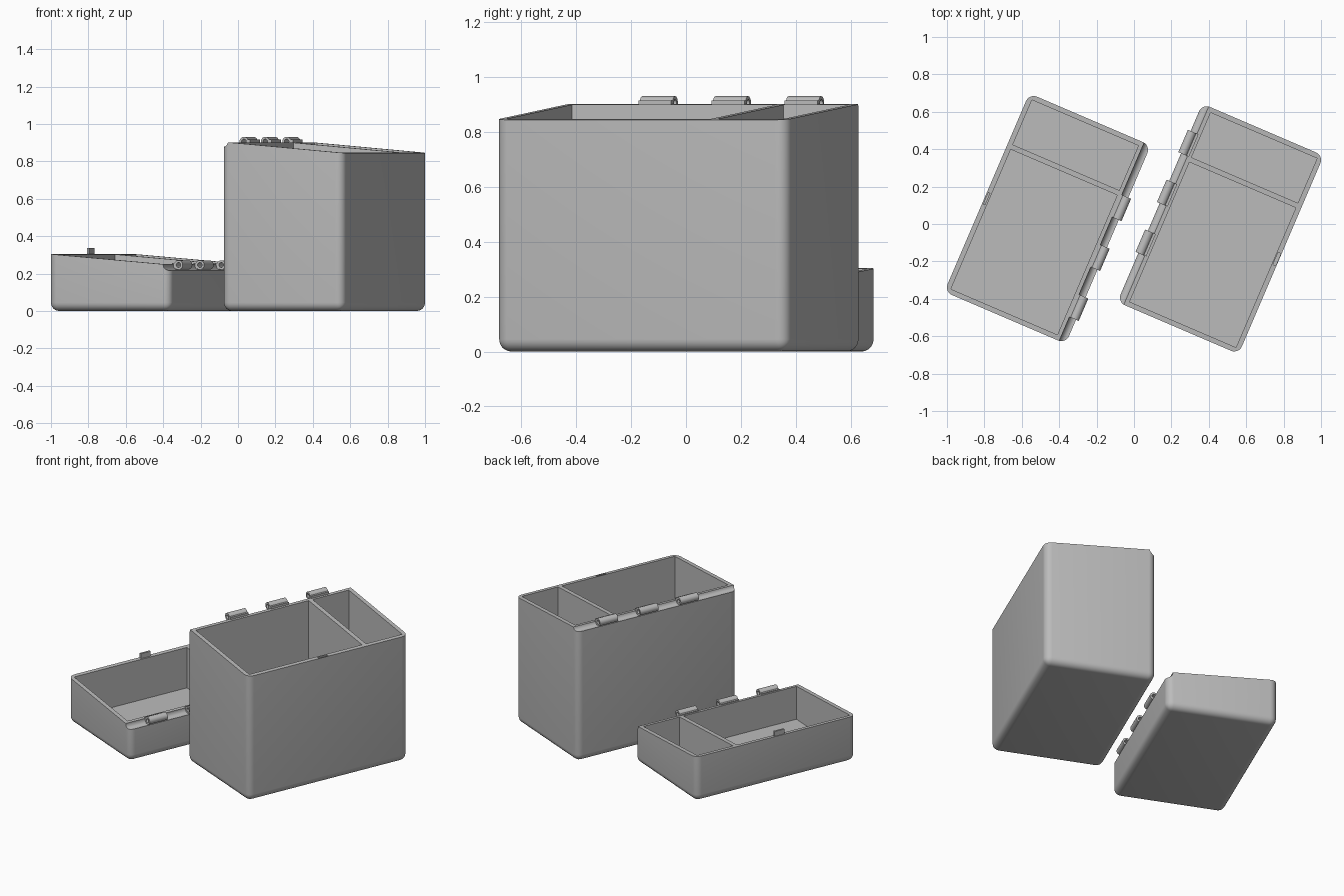
import bpy, bmesh, math
from mathutils import Matrix, Vector

if "Cube" in bpy.data.objects:
    bpy.data.objects.remove(bpy.data.objects["Cube"])

W, L = 0.706, 1.154          # outer width and length
R = 0.045                    # edge rounding
WALL, HINGE_WALL, FLOOR = 0.027, 0.06, 0.03
AXIS = 0.344                 # hinge axis distance from the middle
DIV = 0.276                  # divider position along the length
TURN = math.radians(-23.2)

grey = bpy.data.materials.new("grey plastic")
grey.diffuse_color = (0.5, 0.5, 0.5, 1)
grey.use_nodes = True
grey.node_tree.nodes["Principled BSDF"].inputs["Base Color"].default_value = grey.diffuse_color


def make(name, bm):
    bmesh.ops.recalc_face_normals(bm, faces=bm.faces)
    me = bpy.data.meshes.new(name)
    bm.to_mesh(me)
    bm.free()
    me.materials.append(grey)
    ob = bpy.data.objects.new(name, me)
    bpy.context.collection.objects.link(ob)
    return ob


def block(name, lo, hi):
    lo, hi = Vector(lo), Vector(hi)
    lo, hi = (Vector(map(min, lo, hi)), Vector(map(max, lo, hi)))
    bm = bmesh.new()
    mat = Matrix.Translation((lo + hi) / 2) @ Matrix.Diagonal((*(hi - lo), 1))
    bmesh.ops.create_cube(bm, size=1, matrix=mat)
    return make(name, bm)


def rod(name, x, z, r, length):
    bm = bmesh.new()
    mat = Matrix.Translation((x, 0, z)) @ Matrix.Rotation(math.pi / 2, 4, 'X')
    bmesh.ops.create_cone(bm, cap_ends=True, segments=32, radius1=r, radius2=r,
                          depth=length, matrix=mat)
    return make(name, bm)


def tube(name, x, y, z, r_out, r_in, length, n=32):
    bm = bmesh.new()
    loops = []
    for r, dy in ((r_out, -1), (r_out, 1), (r_in, 1), (r_in, -1)):
        loops.append([bm.verts.new((x + r * math.cos(2 * math.pi * i / n), y + dy * length / 2,
                                    z + r * math.sin(2 * math.pi * i / n))) for i in range(n)])
    for k in range(4):
        a, b = loops[k], loops[(k + 1) % 4]
        for i in range(n):
            j = (i + 1) % n
            bm.faces.new((a[i], a[j], b[j], b[i]))
    return make(name, bm)


def shell(name, s, z_hinge, z_latch):
    """Rounded block with a sloping rim; s is the side that holds the hinge."""
    bm = bmesh.new()
    bmesh.ops.create_cube(bm, size=1, matrix=Matrix.Translation((0, 0, 0.5))
                          @ Matrix.Diagonal((W, L, 1, 1)))
    edges = [e for e in bm.edges if min(v.co.z for v in e.verts) < 0.01]
    bmesh.ops.bevel(bm, geom=edges, offset=R, segments=6, profile=0.5, affect='EDGES')
    for v in bm.verts:
        if v.co.z > 0.9:
            v.co.z = z_latch + (z_hinge - z_latch) * (s * v.co.x / W + 0.5)
    return make(name, bm)


def cut(ob, cutter):
    m = ob.modifiers.new("cut", 'BOOLEAN')
    m.operation, m.solver, m.object = 'DIFFERENCE', 'EXACT', cutter
    bpy.context.view_layer.objects.active = ob
    bpy.ops.object.modifier_apply(modifier=m.name)
    bpy.data.objects.remove(cutter)


def half(name, s, z_hinge, z_latch, axis_z, centre, knuckles, latch):
    body = shell(name + "_shell", s, z_hinge, z_latch)
    parts = [body]
    # two compartments on either side of the divider
    xa, xb = s * (W / 2 - HINGE_WALL), -s * (W / 2 - WALL)
    end = L / 2 - WALL
    cut(body, block("cutter", (xa, -end, FLOOR), (xb, DIV - 0.014, 1.5)))
    cut(body, block("cutter", (xa, DIV + 0.014, FLOOR), (xb, end, 1.5)))
    # channel along the hinge edge
    cut(body, rod("cutter", s * AXIS, axis_z, 0.029, L + 0.2))
    # latch: a slot in the base or a tab on the lid
    lx = -s * (W / 2 - 0.012)
    if latch == "slot":
        cut(body, block("cutter", (lx - 0.008, -0.065, z_latch - 0.03),
                        (lx + 0.008, 0.005, z_latch + 0.1)))
    else:
        parts.append(block(name + "_latch_tab", (lx - 0.0065, -0.065, z_latch - 0.02),
                           (lx + 0.0065, 0.005, z_latch + 0.032)))
    # hinge knuckles with webs into the wall
    for i, y in enumerate(knuckles):
        parts.append(tube(f"{name}_knuckle_{i}", s * AXIS, y, axis_z, 0.025, 0.013, 0.13))
        parts.append(block(f"{name}_knuckle_web_{i}",
                           (s * (AXIS - 0.016), y - 0.065, axis_z - 0.026),
                           (s * (AXIS - 0.037), y + 0.065, axis_z + 0.01)))
    place = Matrix.Translation((*centre, 0)) @ Matrix.Rotation(TURN, 4, 'Z')
    for p in parts:
        p.data.transform(place)
        bpy.ops.object.select_all(action='DESELECT')
        p.select_set(True)
        bpy.context.view_layer.objects.active = p
        bpy.ops.object.shade_smooth_by_angle(angle=math.radians(30))


# tall base and shallow lid, lying open side by side
half("base", -1, 0.905, 0.845, 0.906, (0.4625, -0.026), (-0.227, 0.063, 0.353), "slot")
half("lid", 1, 0.247, 0.305, 0.246, (-0.4625, 0.029), (-0.372, -0.082, 0.208), "tab")
